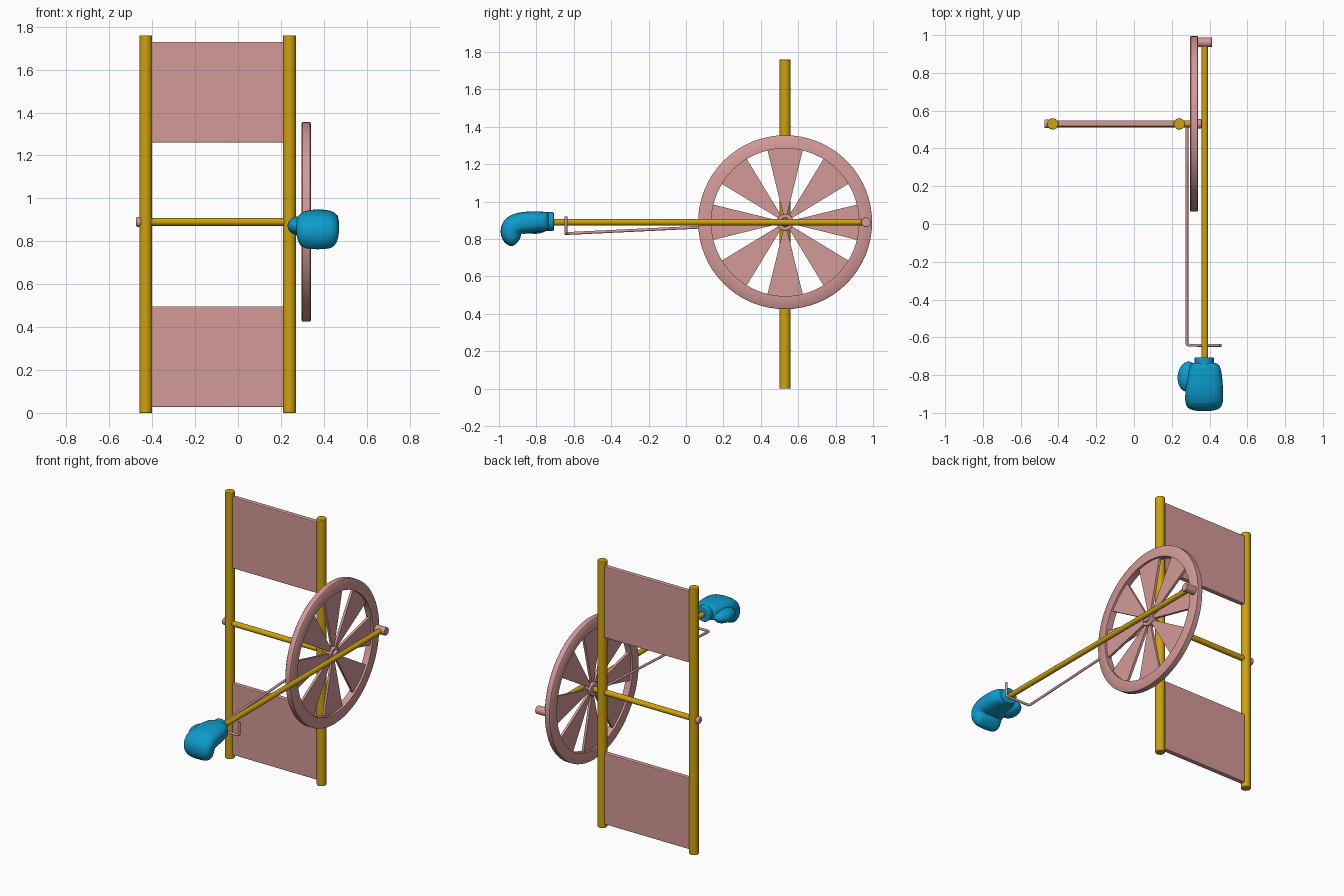
import bpy, bmesh, math
from mathutils import Vector, Matrix

if "Cube" in bpy.data.objects:
    bpy.data.objects.remove(bpy.data.objects["Cube"], do_unlink=True)


def material(name, rgb):
    m = bpy.data.materials.new(name)
    m.use_nodes = True
    m.diffuse_color = (*rgb, 1)
    m.node_tree.nodes["Principled BSDF"].inputs["Base Color"].default_value = (*rgb, 1)
    return m


PINK = material("dusty pink", (0.65, 0.32, 0.31))
GOLD = material("golden yellow", (0.62, 0.36, 0.004))
BLUE = material("bright blue", (0.004, 0.33, 0.60))

AXLE_Y, AXLE_Z = 0.53, 0.89
WHEEL_X, ROD_X = 0.318, 0.375


def finish(name, bm, mat, smooth=True):
    bmesh.ops.recalc_face_normals(bm, faces=bm.faces)
    mesh = bpy.data.meshes.new(name)
    bm.to_mesh(mesh)
    bm.free()
    mesh.materials.append(mat)
    ob = bpy.data.objects.new(name, mesh)
    bpy.context.collection.objects.link(ob)
    if smooth:
        bpy.ops.object.select_all(action='DESELECT')
        ob.select_set(True)
        bpy.context.view_layer.objects.active = ob
        bpy.ops.object.shade_smooth_by_angle(angle=math.radians(40))
    return ob


def cylinder(name, a, b, r, mat, sides=20, bevel=0):
    a, b = Vector(a), Vector(b)
    d = b - a
    place = Matrix.Translation((a + b) / 2) @ d.to_track_quat('Z', 'Y').to_matrix().to_4x4()
    bm = bmesh.new()
    bmesh.ops.create_cone(bm, cap_ends=True, segments=sides, radius1=r, radius2=r,
                          depth=d.length, matrix=place)
    ob = finish(name, bm, mat)
    if bevel:
        mod = ob.modifiers.new("soft ends", 'BEVEL')
        mod.width, mod.segments = bevel, 3
    return ob


def box(name, centre, size, mat):
    bm = bmesh.new()
    bmesh.ops.create_cube(bm, size=1, matrix=Matrix.Translation(centre) @ Matrix.Diagonal((*size, 1)))
    ob = finish(name, bm, mat, smooth=False)
    mod = ob.modifiers.new("soft edges", 'BEVEL')
    mod.width, mod.segments = 0.005, 2
    return ob


def wheel_point(x, r, a):
    return (x, AXLE_Y + r * math.cos(a), AXLE_Z + r * math.sin(a))


# Frame: two posts, two panels, one axle
for side, x in (("right", -0.43), ("left", 0.24)):
    cylinder(side + "_post", (x, AXLE_Y, 0), (x, AXLE_Y, 1.76), 0.03, GOLD, bevel=0.004)
for level, z in (("lower", 0.262), ("upper", 1.495)):
    box(level + "_panel", (-0.095, AXLE_Y + 0.003, z), (0.62, 0.032, 0.47), PINK)
cylinder("axle", (-0.46, AXLE_Y, AXLE_Z), (0.345, AXLE_Y, AXLE_Z), 0.018, GOLD)
cylinder("axle_inner_cap", (-0.475, AXLE_Y, AXLE_Z), (-0.45, AXLE_Y, AXLE_Z), 0.023, PINK, bevel=0.006)
cylinder("axle_outer_cap", (0.335, AXLE_Y, AXLE_Z), (0.357, AXLE_Y, AXLE_Z), 0.025, PINK, bevel=0.005)

# Wheel rim: rectangular section revolved around the axle
bm = bmesh.new()
section = [(-0.022, 0.395), (0.022, 0.395), (0.022, 0.459), (0.017, 0.465),
           (-0.017, 0.465), (-0.022, 0.459)]
steps = 64
rings = [[bm.verts.new(wheel_point(WHEEL_X + dx, r, math.tau * i / steps)) for dx, r in section]
         for i in range(steps)]
for i in range(steps):
    p, q = rings[i], rings[(i + 1) % steps]
    for j in range(len(section)):
        k = (j + 1) % len(section)
        bm.faces.new((p[j], p[k], q[k], q[j]))
finish("wheel_rim", bm, PINK)

# Eight wedge shaped spokes
bm = bmesh.new()
for n in range(8):
    mid = n * math.tau / 8
    outline = [(0.03, -0.25), (0.4, -0.24), (0.4, -0.08), (0.4, 0.08), (0.4, 0.24), (0.03, 0.25)]
    back, front = ([bm.verts.new(wheel_point(WHEEL_X + dx, r, mid + a)) for r, a in outline]
                   for dx in (-0.008, 0.008))
    bm.faces.new(back)
    bm.faces.new(front)
    for j in range(len(outline)):
        k = (j + 1) % len(outline)
        bm.faces.new((back[j], back[k], front[k], front[j]))
finish("wheel_spokes", bm, PINK, smooth=False)
cylinder("wheel_hub", (0.296, AXLE_Y, AXLE_Z), (0.34, AXLE_Y, AXLE_Z), 0.045, PINK, 24, 0.004)

# Crank pin and push rod
cylinder("crank_pin", (0.33, 0.962, AXLE_Z), (0.412, 0.962, AXLE_Z), 0.026, PINK, bevel=0.003)
cylinder("push_rod", (ROD_X, 0.955, AXLE_Z), (ROD_X, -0.76, AXLE_Z), 0.017, GOLD)

# Bent wire that guides the rod
curve = bpy.data.curves.new("rod_guide", 'CURVE')
curve.dimensions = '3D'
curve.bevel_depth, curve.bevel_resolution = 0.008, 3
curve.use_fill_caps = True
path = [(0.28, AXLE_Y, 0.885), (0.28, -0.63, 0.83), (0.283, -0.638, 0.829), (0.292, -0.642, 0.829),
        (0.448, -0.642, 0.829), (0.456, -0.642, 0.832), (0.459, -0.642, 0.84), (0.459, -0.642, 0.92)]
spline = curve.splines.new('POLY')
spline.points.add(len(path) - 1)
for point, co in zip(spline.points, path):
    point.co = (*co, 1)
curve.materials.append(PINK)
bpy.context.collection.objects.link(bpy.data.objects.new("rod_guide", curve))

# Glove: rounded sections (y, z, turn in degrees, half thickness, half width, x shift)
sections = [(-0.735, 0.893, 0, 0.040, 0.050, 0.0),
            (-0.738, 0.894, 0, 0.052, 0.078, 0.0),
            (-0.790, 0.893, 0, 0.056, 0.092, 0.0),
            (-0.860, 0.888, 8, 0.062, 0.101, -0.003),
            (-0.915, 0.878, 40, 0.066, 0.102, -0.004),
            (-0.938, 0.848, 72, 0.061, 0.102, -0.004),
            (-0.936, 0.815, 100, 0.056, 0.098, -0.004),
            (-0.920, 0.790, 125, 0.045, 0.088, -0.004),
            (-0.905, 0.777, 138, 0.025, 0.065, -0.004)]
bm = bmesh.new()
sides = 16
loops = []
for y, z, turn, thick, wide, shift in sections:
    t = math.radians(turn)
    loop = []
    for i in range(sides):
        a = math.tau * i / sides
        c, s = math.cos(a), math.sin(a)
        u = math.copysign(abs(c) ** 0.7, c) * wide
        v = math.copysign(abs(s) ** 0.75, s) * thick
        loop.append(bm.verts.new((ROD_X + shift + u, y - v * math.sin(t), z + v * math.cos(t))))
    loops.append(loop)
for p, q in zip(loops, loops[1:]):
    for j in range(sides):
        k = (j + 1) % sides
        bm.faces.new((p[j], p[k], q[k], q[j]))
bm.faces.new(loops[0])
bm.faces.new(loops[-1])
glove = finish("glove_hand", bm, BLUE)
glove.modifiers.new("rounding", 'SUBSURF').levels = 2
glove.modifiers["rounding"].render_levels = 2
for poly in glove.data.polygons:
    poly.use_smooth = True

# Cuff and thumb of the glove
cylinder("glove_cuff", (ROD_X - 0.003, -0.707, 0.893), (ROD_X - 0.003, -0.77, 0.893), 0.051, BLUE, 28, 0.006)
bm = bmesh.new()
place = (Matrix.Translation((0.285, -0.808, 0.872)) @ Matrix.Rotation(math.radians(-6), 4, 'Z')
         @ Matrix.Diagonal((0.054, 0.080, 0.044, 1)))
bmesh.ops.create_uvsphere(bm, u_segments=28, v_segments=18, radius=1, matrix=place)
finish("glove_thumb", bm, BLUE)
